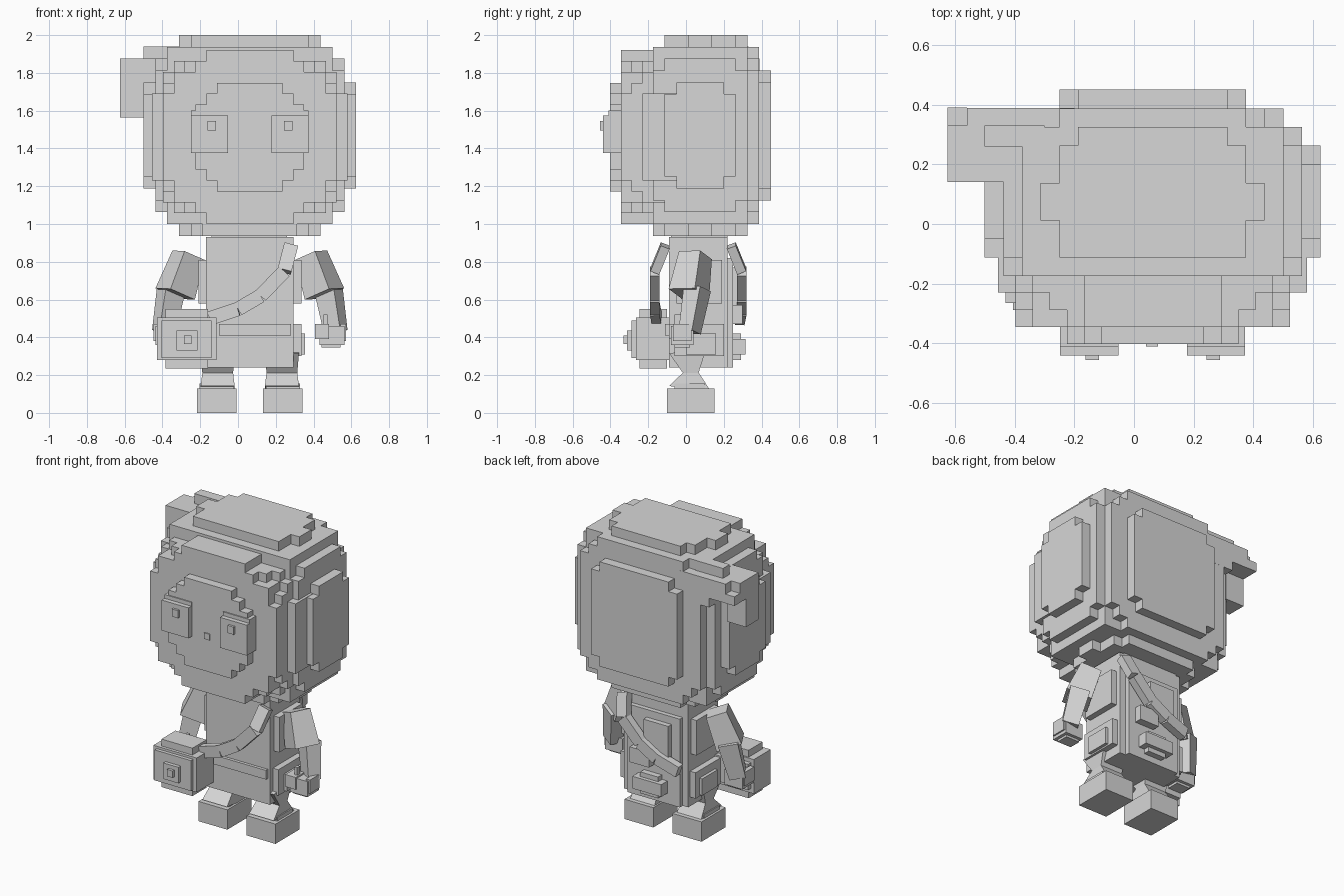
import bpy
import bmesh
from mathutils import Vector

if "Cube" in bpy.data.objects:
    bpy.data.objects.remove(bpy.data.objects["Cube"], do_unlink=True)

MID = 0.0625  # centre line of the body

clay = bpy.data.materials.new("plain_grey")
clay.use_nodes = True
GREY = (0.68, 0.68, 0.68, 1)
clay.diffuse_color = GREY
clay.node_tree.nodes["Principled BSDF"].inputs["Base Color"].default_value = GREY


def finish(name, bm):
    bmesh.ops.recalc_face_normals(bm, faces=bm.faces)
    mesh = bpy.data.meshes.new(name)
    bm.to_mesh(mesh)
    bm.free()
    mesh.materials.append(clay)
    obj = bpy.data.objects.new(name, mesh)
    bpy.context.scene.collection.objects.link(obj)
    return obj


def add_hull(bm, ring_a, ring_b):
    a = [bm.verts.new(p) for p in ring_a]
    b = [bm.verts.new(p) for p in ring_b]
    bm.faces.new(a)
    bm.faces.new(b[::-1])
    for i in range(4):
        j = (i + 1) % 4
        bm.faces.new((a[j], a[i], b[i], b[j]))


def boxes(name, *spans):
    """Blocks given as (x0, x1, y0, y1, z0, z1)."""
    bm = bmesh.new()
    for x0, x1, y0, y1, z0, z1 in spans:
        ring = [(x0, y0), (x1, y0), (x1, y1), (x0, y1)]
        add_hull(bm, [(x, y, z0) for x, y in ring], [(x, y, z1) for x, y in ring])
    return finish(name, bm)


def beams(name, side, *parts):
    """Tapered blocks given as (start, end, start size, end size)."""
    bm = bmesh.new()
    for p, q, s0, s1 in parts:
        p, q = Vector(p), Vector(q)
        axis = (q - p).normalized()
        u = Vector(side)
        u = (u - axis * u.dot(axis)).normalized()
        v = axis.cross(u)
        rings = []
        for c, (w, d) in ((p, s0), (q, s1)):
            rings.append([c + u * w * a / 2 + v * d * b / 2
                          for a, b in ((-1, -1), (1, -1), (1, 1), (-1, 1))])
        add_hull(bm, *rings)
    return finish(name, bm)


def stepped_shell(name, centre, size, halves, keep):
    """Outer skin of stacked cells; halves are half extents in cells."""
    off = 0.5 if any(h[2] % 1 for h in halves) else 0
    cells = set()
    for hx, hy, hz in halves:
        for i in range(-hx, hx):
            for j in range(-hy, hy):
                for k in range(int(off - hz), int(hz + off)):
                    if keep(j, k):
                        cells.add((i, j, k))
    shift = Vector((0, 0, off))
    bm = bmesh.new()
    corners = {}

    def corner(c):
        if c not in corners:
            corners[c] = bm.verts.new(Vector(centre) + (Vector(c) - shift) * size)
        return corners[c]

    for cell in cells:
        for ax in range(3):
            for step in (0, 1):
                near = list(cell)
                near[ax] += 2 * step - 1
                if tuple(near) in cells:
                    continue
                quad = []
                for a, b in ((0, 0), (1, 0), (1, 1), (0, 1)):
                    c = list(cell)
                    c[ax] += step
                    c[(ax + 1) % 3] += a
                    c[(ax + 2) % 3] += b
                    quad.append(corner(tuple(c)))
                bm.faces.new(quad if step else quad[::-1])
    bmesh.ops.dissolve_limit(bm, angle_limit=0.01, verts=bm.verts, edges=bm.edges)
    return finish(name, bm)


# Hair: rounded block cap, cut off flat behind the face, crown set back
stepped_shell("hair", (MID, 0.075, 1.469), 0.0625, [
    (9, 3, 3.5), (9, 2, 4.5), (8, 4, 5.5), (8, 3, 6.5),
    (7, 5, 5.5), (6, 5, 6.5), (5, 5, 7.5), (7, 4, 7.5),
    (4, 6, 5.5), (5, 6, 4.5), (6, 1, 8.5), (5, 3, 8.5), (4, 4, 8.5),
], lambda j, k: j >= (-3 if k == 8 else -4))

# Head front with a stepped round outline and the raised face
stepped_shell("head", (MID, 0.0, 1.46), 0.0575, [
    (5, 7, 3), (4, 7, 4), (3, 7, 5),
    (8, 6, 4), (7, 6, 6), (5, 6, 7), (4, 6, 8),
    (8, 5, 5), (6, 5, 7),
    (9, 4, 4), (8, 4, 6), (7, 4, 7),
], lambda j, k: j < 0)

# Side bun with the sheet of hair leading to it
boxes("side_bun",
      (-0.44, -0.2, 0.26, 0.388, 1.69, 1.875),
      (-0.5, -0.3, 0.26, 0.33, 1.75, 1.94),
      (-0.56, -0.43, 0.14, 0.388, 1.75, 1.875),
      (-0.625, -0.5, 0.14, 0.33, 1.75, 1.875),
      (-0.625, -0.49, 0.14, 0.27, 1.565, 1.8),
      (-0.625, -0.56, 0.32, 0.39, 1.75, 1.81))

# Face details
for label, s in (("right", -1), ("left", 1)):
    def across(a, b):
        return tuple(sorted((MID + s * a, MID + s * b)))
    boxes(label + "_eye",
          (*across(0.115, 0.31), -0.44, -0.38, 1.375, 1.575),
          (*across(0.115, 0.31), -0.41, -0.3, 1.375, 1.6))
    boxes(label + "_eye_highlight", (*across(0.18, 0.225), -0.455, -0.43, 1.495, 1.545))
boxes("nose", (0.04, 0.08, -0.41, -0.39, 1.385, 1.425))

# Torso, neck and clothing blocks
boxes("neck", (-0.14, 0.26, -0.08, 0.22, 0.87, 0.96))
boxes("torso",
      (-0.17, 0.295, -0.09, 0.22, 0.24, 0.93),
      (-0.21, 0.335, -0.05, 0.19, 0.58, 0.81),
      (-0.21, 0.335, -0.06, 0.2, 0.3, 0.47),
      (-0.23, 0.355, 0.0, 0.16, 0.31, 0.42),
      (-0.13, 0.25, 0.2, 0.25, 0.24, 0.82))
boxes("front_hem", (-0.1, 0.28, -0.11, -0.08, 0.41, 0.47))
boxes("back_trim",
      (-0.04, 0.17, 0.24, 0.315, 0.31, 0.39),
      (0.0, 0.13, 0.24, 0.29, 0.28, 0.42),
      (0.06, 0.2, 0.24, 0.3, 0.47, 0.57),
      (-0.07, 0.11, 0.24, 0.285, 0.55, 0.77))

# Shoulder strap: one run down the chest, mirrored for the back
route = [(0.28, -0.11, 0.885), (0.245, -0.165, 0.75),
         (0.12, -0.165, 0.62), (0.0, -0.165, 0.55), (-0.15, -0.155, 0.5)]
for label, flip in (("front", False), ("back", True)):
    pts = [(x, 0.13 - y if flip else y, z) for x, y, z in route]
    band = (0.05, 0.075)
    beams(label + "_strap", (0, 1, 0),
          *[(a, b, band, band) for a, b in zip(pts, pts[1:])])

# Satchel with clasp
boxes("satchel",
      (-0.43, -0.115, -0.265, -0.09, 0.28, 0.505),
      (-0.405, -0.14, -0.288, -0.1, 0.29, 0.49),
      (-0.385, -0.16, -0.245, -0.1, 0.235, 0.55),
      (-0.41, -0.13, -0.24, -0.06, 0.31, 0.48))
boxes("satchel_clasp",
      (-0.325, -0.215, -0.312, -0.28, 0.33, 0.435),
      (-0.285, -0.245, -0.33, -0.3, 0.365, 0.41))

# Arms, turned outward, and legs for both sides
for label, s in (("right", -1), ("left", 1)):
    def at(x, y, z):
        return (MID + s * x, y, z)
    turned = (s * 0.87, -0.5, 0)
    beams(label + "_upper_arm", turned,
          (at(0.325, 0.05, 0.835), at(0.395, 0.015, 0.63), (0.13, 0.13), (0.16, 0.16)))
    beams(label + "_forearm", turned,
          (at(0.415, 0.06, 0.66), at(0.455, 0.02, 0.43), (0.12, 0.1), (0.1, 0.08)))

    def block(x0, x1, *rest):
        return (*sorted((MID + s * x0, MID + s * x1)), *rest)
    boxes(label + "_hand",
          block(0.37, 0.5, -0.08, 0.04, 0.36, 0.46),
          block(0.345, 0.42, -0.09, 0.0, 0.39, 0.47),
          block(0.39, 0.41, -0.06, -0.03, 0.44, 0.52),
          block(0.38, 0.48, -0.06, 0.02, 0.345, 0.4),
          block(0.48, 0.51, -0.07, 0.03, 0.38, 0.47))
    beams(label + "_leg", (1, 0, 0),
          (at(0.17, 0.02, 0.13), at(0.17, 0.03, 0.22), (0.18, 0.22), (0.16, 0.07)),
          (at(0.17, 0.03, 0.2), at(0.17, 0.01, 0.33), (0.16, 0.07), (0.18, 0.2)))
    boxes(label + "_foot",
          block(0.07, 0.28, -0.1, 0.15, 0.0, 0.13),
          block(0.085, 0.265, -0.06, 0.1, 0.1, 0.155))
